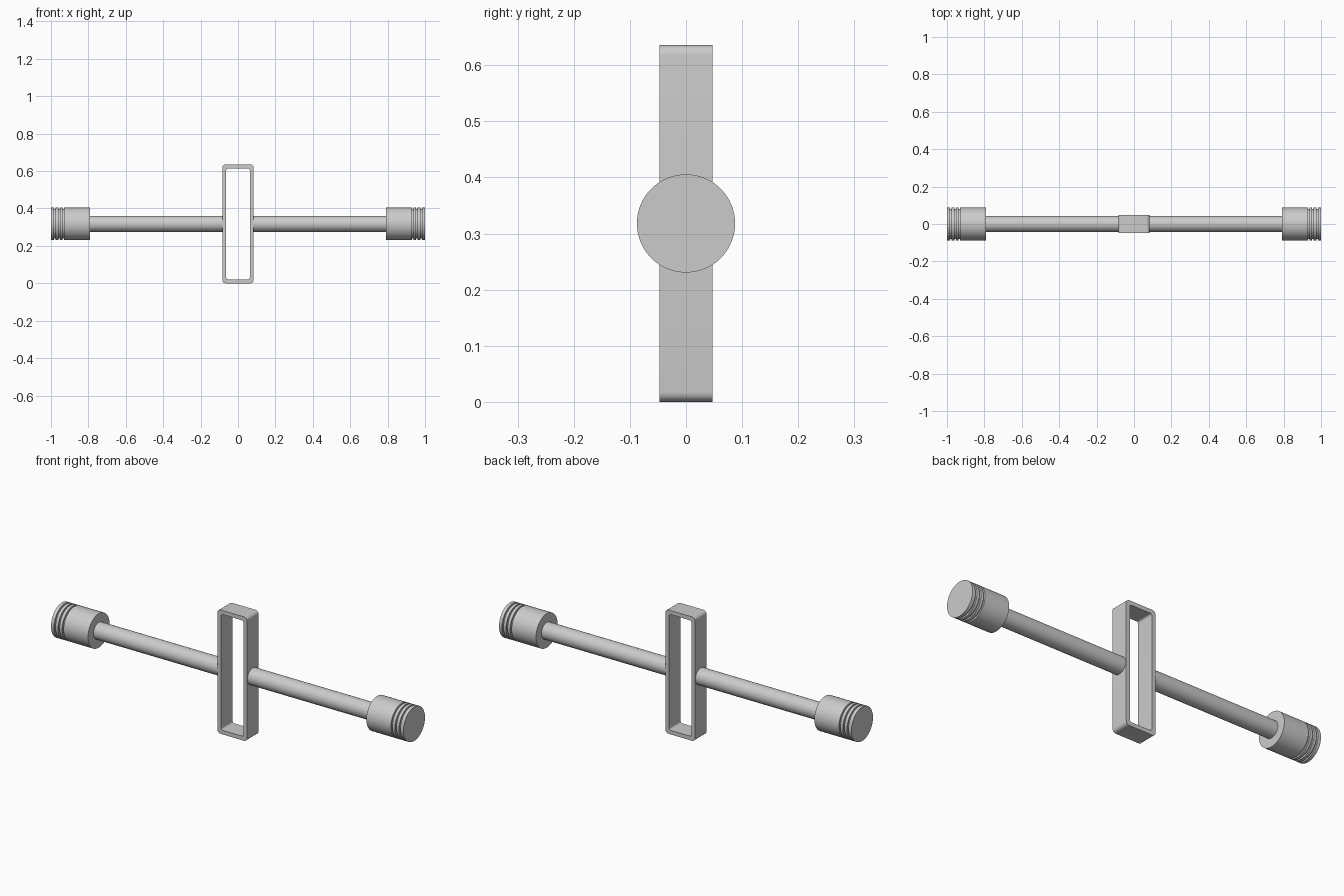
import bpy, bmesh, math
from mathutils import Matrix

if "Cube" in bpy.data.objects:
    bpy.data.objects.remove(bpy.data.objects["Cube"], do_unlink=True)

MID_Z = 0.318

grey = bpy.data.materials.new("plain_grey")
grey.use_nodes = True
colour = (0.6, 0.6, 0.6, 1)
grey.diffuse_color = colour
grey.node_tree.nodes["Principled BSDF"].inputs["Base Color"].default_value = colour


def finish(name, bm, angle=35):
    bmesh.ops.remove_doubles(bm, verts=bm.verts, dist=1e-5)
    bmesh.ops.recalc_face_normals(bm, faces=bm.faces)
    mesh = bpy.data.meshes.new(name)
    bm.to_mesh(mesh)
    bm.free()
    mesh.materials.append(grey)
    obj = bpy.data.objects.new(name, mesh)
    bpy.context.collection.objects.link(obj)
    bpy.ops.object.select_all(action="DESELECT")
    obj.select_set(True)
    bpy.context.view_layer.objects.active = obj
    bpy.ops.object.shade_smooth_by_angle(angle=math.radians(angle))


def lathe(name, profile, side):
    """Turn (x, radius) points around the horizontal axis."""
    bm = bmesh.new()
    verts = [bm.verts.new((side * x, 0, r)) for x, r in profile]
    edges = [bm.edges.new(pair) for pair in zip(verts, verts[1:])]
    bmesh.ops.spin(bm, geom=verts + edges, cent=(0, 0, 0), axis=(1, 0, 0),
                   angle=math.tau, steps=64)
    bmesh.ops.translate(bm, verts=bm.verts, vec=(0, 0, MID_Z))
    finish(name, bm)


def rounded_rect(half_w, half_h, radius, steps=6):
    points = []
    corners = [(1, 1), (-1, 1), (-1, -1), (1, -1)]
    for i, (sx, sz) in enumerate(corners):
        for s in range(steps + 1):
            a = (i + s / steps) * math.pi / 2
            points.append((sx * (half_w - radius) + radius * math.cos(a),
                           sz * (half_h - radius) + radius * math.sin(a)))
    return points


# Upright rectangular frame, open from front to back
bm = bmesh.new()
loops = []
for half_w, half_h, radius, y in [(0.084, MID_Z, 0.018, -0.047), (0.084, MID_Z, 0.018, 0.047),
                                  (0.063, 0.297, 0.01, 0.047), (0.063, 0.297, 0.01, -0.047)]:
    loops.append([bm.verts.new((x, y, z + MID_Z))
                  for x, z in rounded_rect(half_w, half_h, radius)])
for a, b in zip(loops, loops[1:] + loops[:1]):
    for i in range(len(a)):
        j = (i + 1) % len(a)
        bm.faces.new((a[i], a[j], b[j], b[i]))
finish("centre_frame", bm)

# Grooved end profile
R, GROOVE_R = 0.0875, 0.079
weight = [(0.79, 0), (0.79, R)]
for start in (0.929, 0.952, 0.975):
    end = start + 0.008
    weight += [(start, R), (start, GROOVE_R), (end, GROOVE_R), (end, R)]
weight += [(1, R), (1, 0)]

# Rods and end weights on both sides
for side, label in ((1, "left"), (-1, "right")):
    lathe(label + "_rod", [(0.075, 0), (0.075, 0.043), (0.8, 0.043), (0.8, 0)], side)
    lathe(label + "_end_weight", weight, side)
